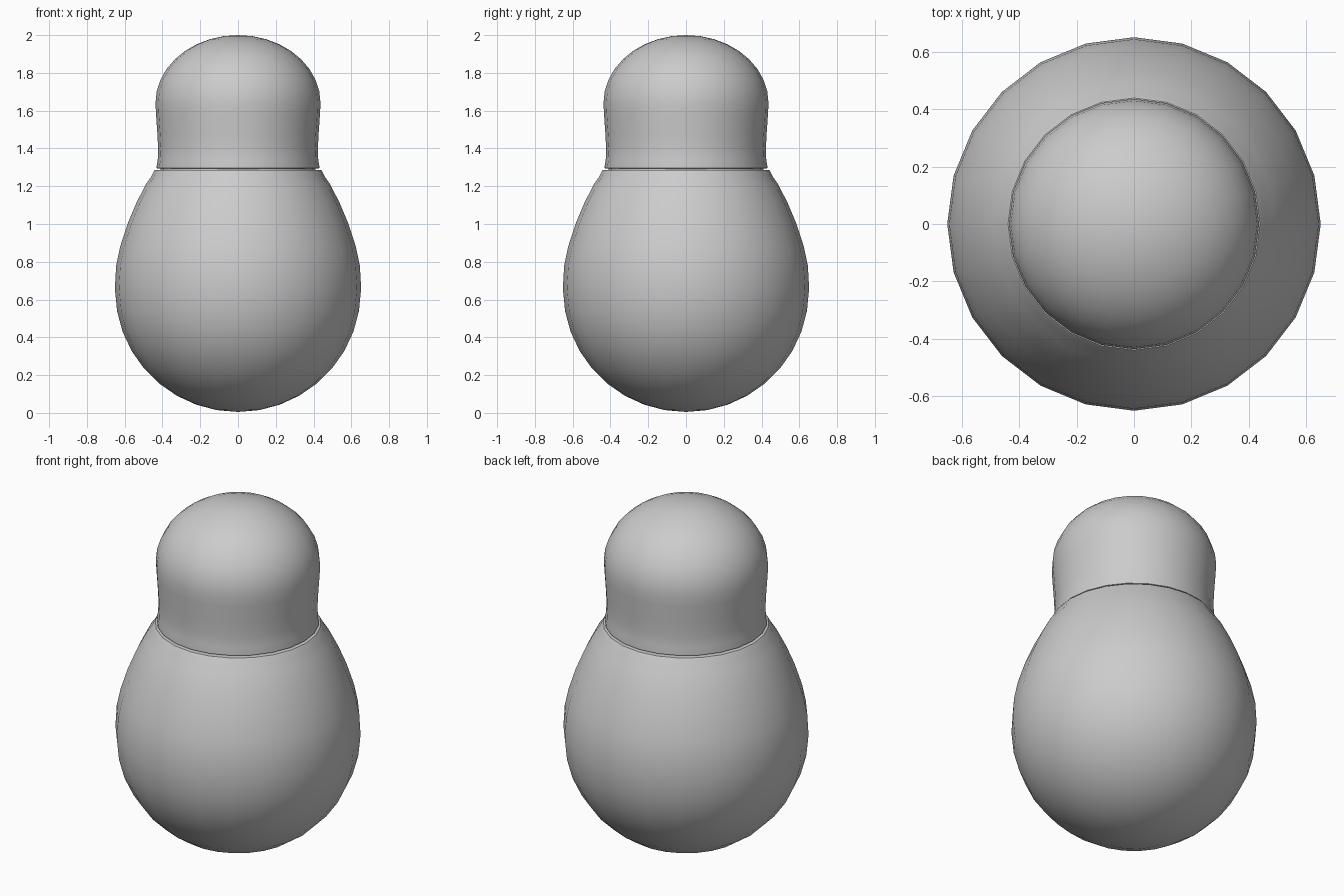
import bpy, bmesh, math

if "Cube" in bpy.data.objects:
    bpy.data.objects.remove(bpy.data.objects["Cube"])

SIDES = 24


def lathe(name, profile):
    """Revolve an (r, z) profile around z; ends are closed with a pole or cap."""
    bm = bmesh.new()
    rings = []
    for r, z in profile:
        if r < 1e-5:
            rings.append([bm.verts.new((0, 0, z))])
        else:
            rings.append([bm.verts.new((r * math.cos(2 * math.pi * i / SIDES),
                                        r * math.sin(2 * math.pi * i / SIDES), z))
                          for i in range(SIDES)])
    for a, b in zip(rings, rings[1:]):
        for i in range(SIDES):
            j = (i + 1) % SIDES
            quad = [a[i % len(a)], a[j % len(a)], b[j % len(b)], b[i % len(b)]]
            bm.faces.new(list(dict.fromkeys(quad)))
    for ring in (rings[0], rings[-1]):
        if len(ring) > 1:
            bm.faces.new(ring)
    bmesh.ops.recalc_face_normals(bm, faces=bm.faces[:])
    mesh = bpy.data.meshes.new(name)
    bm.to_mesh(mesh)
    bm.free()
    obj = bpy.data.objects.new(name, mesh)
    bpy.context.collection.objects.link(obj)
    bpy.context.view_layer.objects.active = obj
    bpy.ops.object.select_all(action='DESELECT')
    obj.select_set(True)
    bpy.ops.object.shade_smooth_by_angle(angle=math.radians(40))
    return obj


# Lower half: round base, tapered shoulders, lip that plugs into the top half
base = [(0.65 * math.sin(t), 0.65 - 0.645 * math.cos(t))
        for t in [math.radians(a) for a in range(0, 90, 10)]]
shoulders = [(0.652, 0.66), (0.645, 0.78), (0.624, 0.88), (0.585, 1.0),
             (0.539, 1.11), (0.488, 1.21), (0.46, 1.25), (0.445, 1.28),
             (0.44, 1.286)]
lip = [(0.41, 1.287), (0.41, 1.38)]
lathe("lower_body", base + shoulders + lip)

# Upper half: slightly waisted wall under a domed head
wall = [(0.427, 1.294), (0.431, 1.296), (0.431, 1.305), (0.425, 1.34),
        (0.423, 1.4), (0.427, 1.48), (0.434, 1.58)]
dome = [(0.437 * math.cos(t), 1.64 + 0.36 * math.sin(t))
        for t in [math.radians(a) for a in range(0, 90, 10)]]
lathe("upper_head", wall + dome + [(0, 2.0)])
